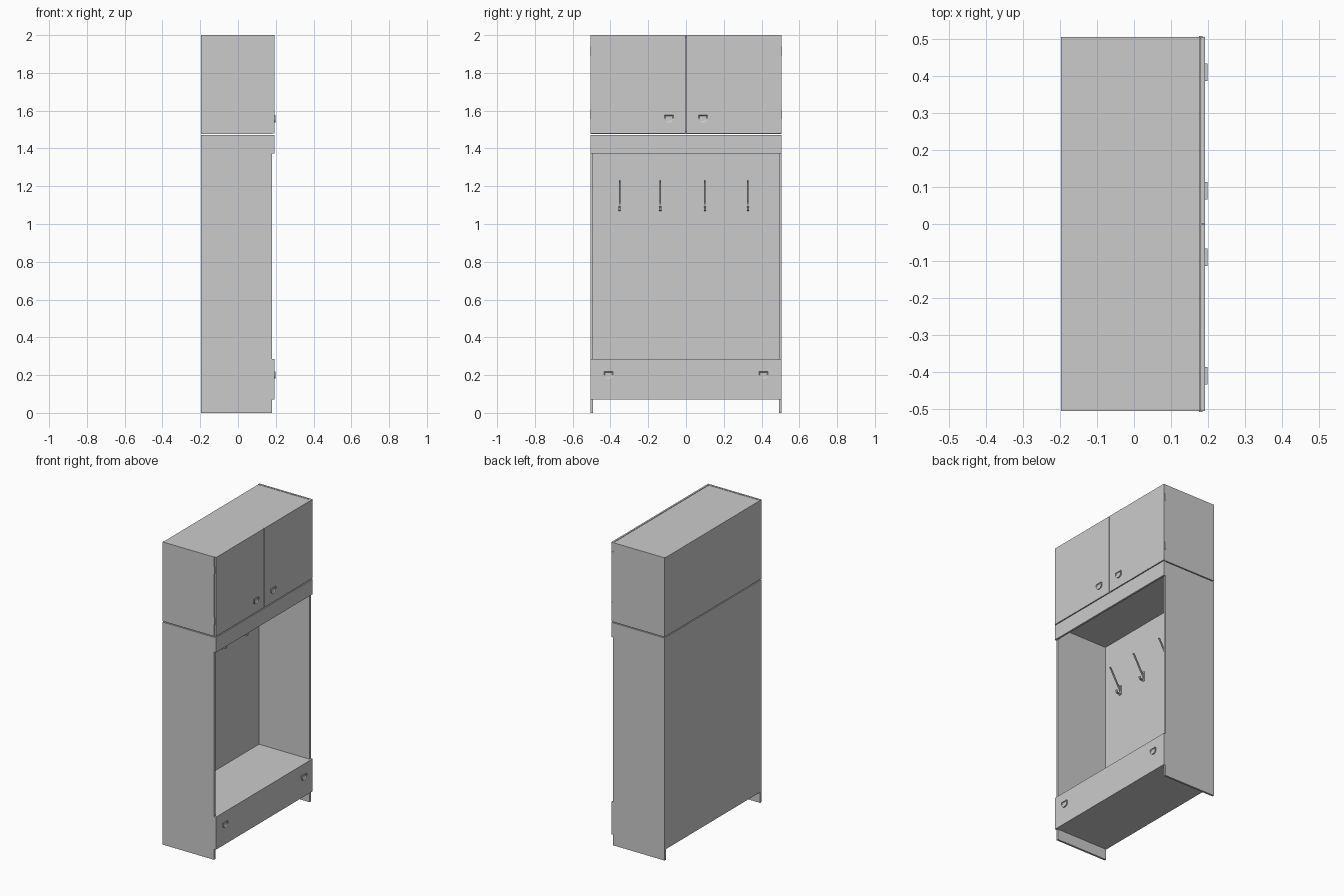
import bpy, bmesh
from math import cos, sin, pi
from mathutils import Vector

cube = bpy.data.objects.get("Cube")
if cube:
    bpy.data.objects.remove(cube, do_unlink=True)

grey = bpy.data.materials.new("plain grey")
grey.use_nodes = True
colour = (0.6, 0.6, 0.6, 1)
grey.diffuse_color = colour
grey.node_tree.nodes["Principled BSDF"].inputs["Base Color"].default_value = colour


def add_object(name, bm):
    bmesh.ops.recalc_face_normals(bm, faces=bm.faces[:])
    mesh = bpy.data.meshes.new(name)
    bm.to_mesh(mesh)
    bm.free()
    mesh.materials.append(grey)
    obj = bpy.data.objects.new(name, mesh)
    bpy.context.collection.objects.link(obj)
    return obj


def box(name, x, y, z):
    bm = bmesh.new()
    bmesh.ops.create_cube(bm, size=1)
    for v in bm.verts:
        v.co = [lo + (c + 0.5) * (hi - lo) for c, (lo, hi) in zip(v.co, (x, y, z))]
    return add_object(name, bm)


def pull(name, y, z):
    # Flat-topped, round-bottomed pull with a raised rim
    bm = bmesh.new()
    outline = [(-0.024, 0.016), (0.024, 0.016)]
    outline += [(0.024 * cos(a), -0.002 - 0.02 * sin(a)) for a in [i * pi / 10 for i in range(11)]]
    face = bm.faces.new([bm.verts.new((FRONT, y + a, z + b)) for a, b in outline])
    top = bmesh.ops.extrude_face_region(bm, geom=[face])["geom"]
    bmesh.ops.translate(bm, verts=[g for g in top if isinstance(g, bmesh.types.BMVert)], vec=(0.007, 0, 0))
    cap = [g for g in top if isinstance(g, bmesh.types.BMFace)]
    bmesh.ops.recalc_face_normals(bm, faces=bm.faces[:])
    bmesh.ops.inset_region(bm, faces=cap, thickness=0.006)
    bmesh.ops.translate(bm, verts=cap[0].verts[:], vec=(-0.004, 0, 0))
    add_object(name, bm)


def rod(name, points, half_width, half_depth):
    # Square bar swept along a path in the x-z plane
    bm = bmesh.new()
    path = [Vector(p) for p in points]
    rings = []
    for i, p in enumerate(path):
        along = (path[min(i + 1, len(path) - 1)] - path[max(i - 1, 0)]).normalized()
        across = Vector((0, 1, 0))
        out = along.cross(across) * half_depth
        across = across * half_width
        rings.append([bm.verts.new(p + s * across + t * out)
                      for s, t in ((-1, -1), (1, -1), (1, 1), (-1, 1))])
    for a, b in zip(rings, rings[1:]):
        for i in range(4):
            j = (i + 1) % 4
            bm.faces.new((a[i], a[j], b[j], b[i]))
    bm.faces.new(rings[0])
    bm.faces.new(rings[-1])
    add_object(name, bm)


BACK, EDGE, FRONT = -0.197, 0.179, 0.192
body = (BACK, EDGE)
inner = (-0.492, 0.492)
full = (-0.505, 0.505)

# Lower carcass
for side, y in (("right", (-0.505, -0.492)), ("left", (0.492, 0.505))):
    box(side + "_side_panel", body, y, (0, 1.47))
    box(side + "_cupboard_side", body, y, (1.476, 2))
box("back_panel", (BACK, BACK + 0.006), inner, (0.07, 1.47))
box("bottom_panel", body, inner, (0.07, 0.083))
box("seat", body, inner, (0.271, 0.284))
box("ceiling_panel", body, inner, (1.457, 1.47))
box("bench_front", (EDGE, FRONT), full, (0.07, 0.285))
box("top_rail", (EDGE, FRONT), full, (1.373, 1.472))

# Upper cupboard
box("cupboard_top", body, inner, (1.985, 1.998))
box("cupboard_floor", body, inner, (1.476, 1.489))
box("cupboard_back", (BACK, BACK + 0.006), inner, (1.489, 1.985))
for side, s in (("right", -1), ("left", 1)):
    box(side + "_door", (EDGE + 0.001, FRONT), sorted((s * 0.0015, s * 0.505)), (1.478, 2))
    pull(side + "_door_pull", s * 0.09, 1.56)
    pull(side + "_bench_pull", s * 0.41, 0.203)
    for level, z in (("lower", 1.555), ("upper", 1.89)):
        box(f"{side}_{level}_hinge", (EDGE - 0.003, EDGE + 0.006),
            sorted((s * 0.5, s * 0.508)), (z, z + 0.05))

# Coat hooks: wall plate, long rising arm, short lower prong
wall = BACK + 0.006
for i, y in enumerate((-0.352, -0.137, 0.1, 0.328)):
    box(f"hook_plate_{i}", (wall, wall + 0.006), (y - 0.007, y + 0.007), (1.068, 1.13))
    rod(f"hook_arm_{i}", [(wall + 0.004, y, 1.1), (wall + 0.02, y, 1.125),
                          (wall + 0.075, y, 1.222), (wall + 0.083, y, 1.23)], 0.004, 0.004)
    rod(f"hook_prong_{i}", [(wall + 0.004, y, 1.09), (wall + 0.016, y, 1.073),
                            (wall + 0.028, y, 1.075), (wall + 0.034, y, 1.09)], 0.006, 0.004)
